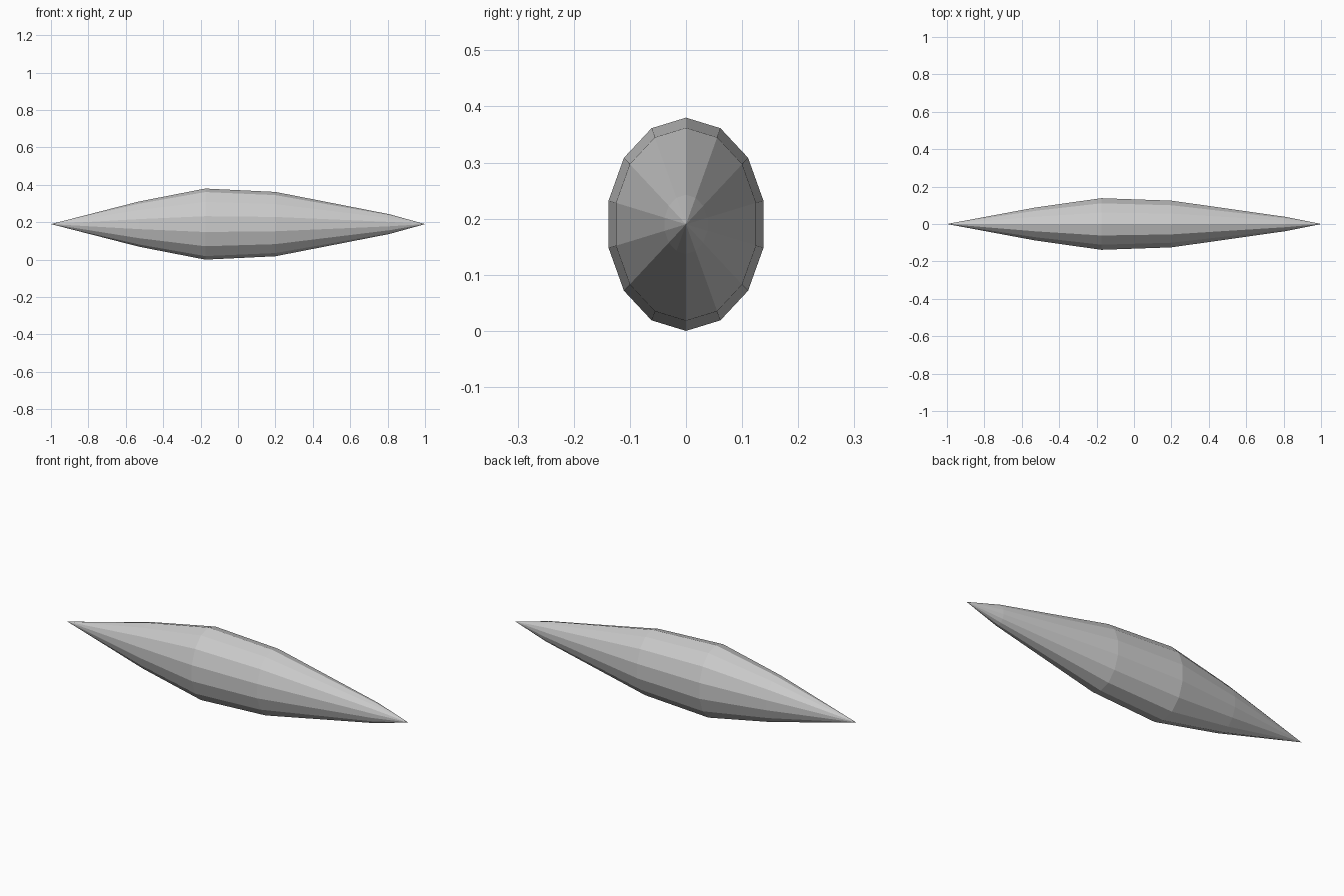
import bpy, bmesh, math

if "Cube" in bpy.data.objects:
    bpy.data.objects.remove(bpy.data.objects["Cube"])

SIDES = 14
RY, RZ = 0.1415, 0.19
# stations along the length: (x, fraction of full girth)
RINGS = [(-0.53, 0.635), (-0.175, 1.0), (0.2, 0.905), (0.81, 0.277)]

bm = bmesh.new()

# 14-sided elliptical rings
rings = []
for x, s in RINGS:
    angles = [2 * math.pi * i / SIDES for i in range(SIDES)]
    rings.append([bm.verts.new((x, RY * s * math.sin(a), RZ + RZ * s * math.cos(a)))
                  for a in angles])

# pointed ends
tail = bm.verts.new((-1, 0, RZ))
nose = bm.verts.new((1, 0, RZ))

# skin between rings and out to the points
for i in range(SIDES):
    j = (i + 1) % SIDES
    for a, b in zip(rings, rings[1:]):
        bm.faces.new((a[i], a[j], b[j], b[i]))
    bm.faces.new((tail, rings[0][j], rings[0][i]))
    bm.faces.new((nose, rings[-1][i], rings[-1][j]))
bmesh.ops.recalc_face_normals(bm, faces=bm.faces)

mesh = bpy.data.meshes.new("spindle_body")
bm.to_mesh(mesh)
bm.free()
bpy.context.collection.objects.link(bpy.data.objects.new("spindle_body", mesh))
